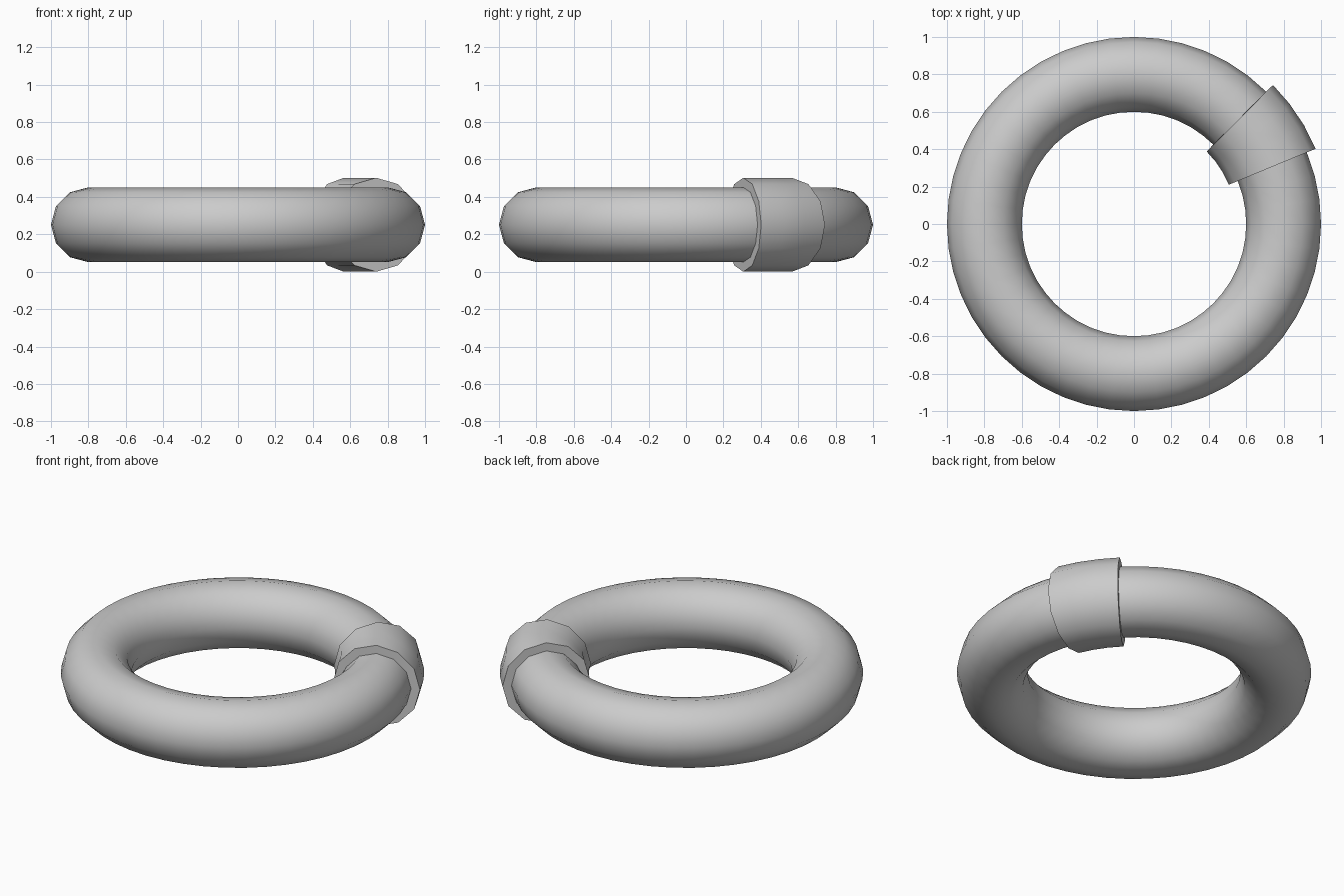
import bpy, bmesh
from math import cos, sin, pi, radians

if "Cube" in bpy.data.objects:
    bpy.data.objects.remove(bpy.data.objects["Cube"])

R = 0.8          # ring radius
TUBE = 0.2       # tube radius
COLLAR = 0.251   # collar radius
SIDES = 12
STEP = radians(7.5)


def smooth(obj):
    bpy.ops.object.select_all(action='DESELECT')
    obj.select_set(True)
    bpy.context.view_layer.objects.active = obj
    bpy.ops.object.shade_smooth_by_angle(angle=radians(40))


# Ring: full torus
bpy.ops.mesh.primitive_torus_add(major_radius=R, minor_radius=TUBE,
                                 major_segments=48, minor_segments=SIDES,
                                 location=(0, 0, COLLAR))
ring = bpy.context.object
ring.name = "ring"
smooth(ring)

# Collar: thicker capped sleeve following the ring from 22.5 to 45 degrees
bm = bmesh.new()
loops = []
for i in range(4):
    a = radians(22.5) + i * STEP
    loop = []
    for j in range(SIDES):
        t = 2 * pi * j / SIDES
        r = R + COLLAR * cos(t)
        loop.append(bm.verts.new((r * cos(a), r * sin(a), COLLAR * (1 + sin(t)))))
    loops.append(loop)
for a, b in zip(loops, loops[1:]):
    for j in range(SIDES):
        k = (j + 1) % SIDES
        bm.faces.new((a[j], a[k], b[k], b[j]))
bm.faces.new(loops[0])
bm.faces.new(loops[-1])
bmesh.ops.recalc_face_normals(bm, faces=bm.faces)
mesh = bpy.data.meshes.new("collar")
bm.to_mesh(mesh)
bm.free()
collar = bpy.data.objects.new("collar", mesh)
bpy.context.collection.objects.link(collar)
smooth(collar)
